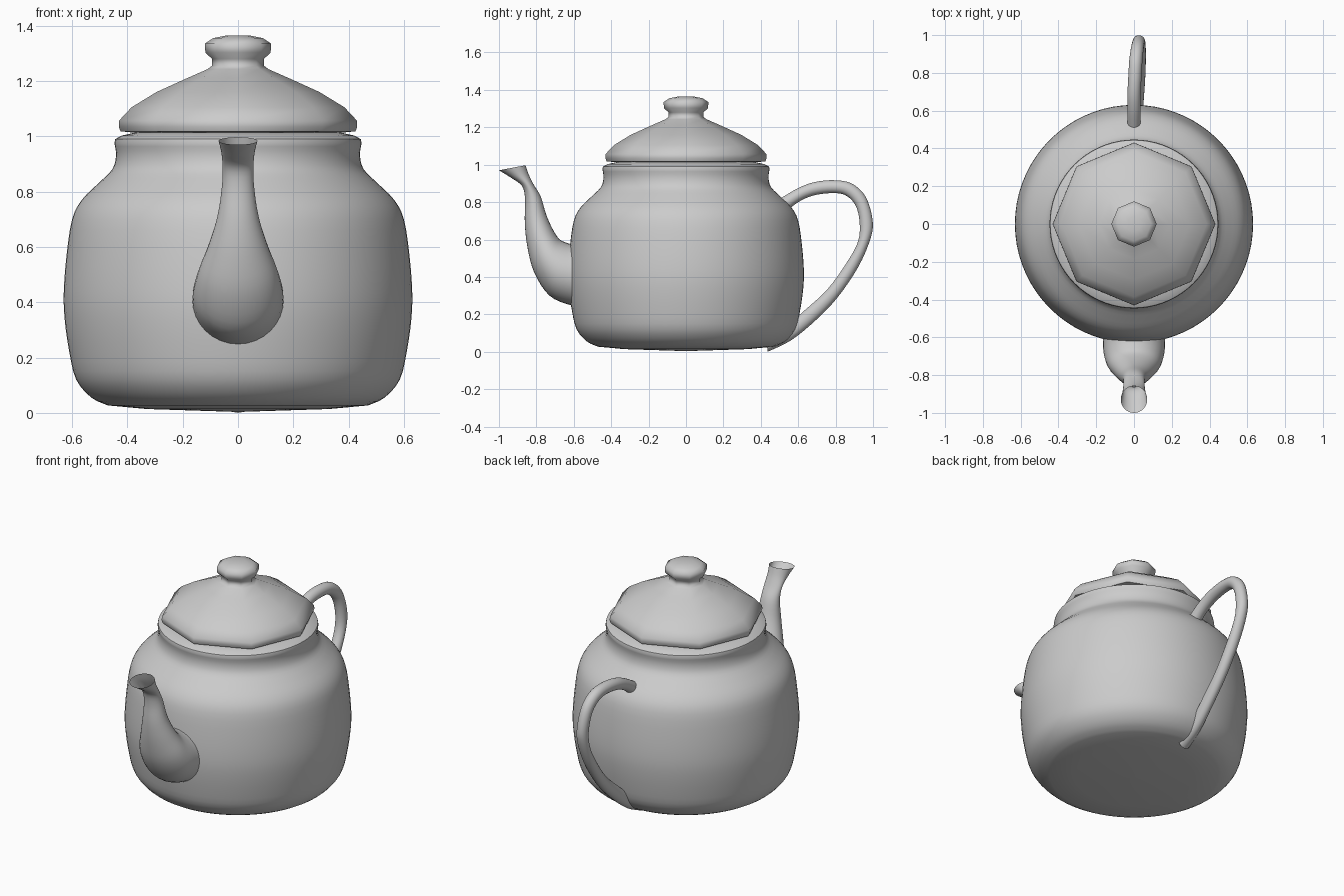
import bpy, bmesh, math
from mathutils import Vector

if "Cube" in bpy.data.objects:
    bpy.data.objects.remove(bpy.data.objects["Cube"])

clay = bpy.data.materials.new("plain grey")
clay.diffuse_color = (0.6, 0.6, 0.6, 1)
clay.use_nodes = True
clay.node_tree.nodes["Principled BSDF"].inputs["Base Color"].default_value = clay.diffuse_color


def spline(pts, steps):
    """Catmull-Rom through points of any dimension."""
    out, n = [], len(pts)
    for i in range(n - 1):
        a, b, c, d = (Vector(pts[min(max(j, 0), n - 1)]) for j in (i - 1, i, i + 1, i + 2))
        for k in range(steps):
            t = k / steps
            out.append(0.5 * (2 * b + (c - a) * t + (2 * a - 5 * b + 4 * c - d) * t * t
                              + (3 * b - a - 3 * c + d) * t ** 3))
    return out + [Vector(pts[-1])]


def skin(name, rings, cap_ends, angle):
    """Join closed rings of points into a smooth shaded surface."""
    bm = bmesh.new()
    rows = [[bm.verts.new(p) for p in ring] for ring in rings]
    n = len(rows[0])
    for r, s in zip(rows, rows[1:]):
        for i in range(n):
            j = (i + 1) % n
            bm.faces.new((r[i], r[j], s[j], s[i]))
    for row, capped in zip((rows[0], rows[-1]), cap_ends):
        if capped:
            bm.faces.new(row)
    bmesh.ops.recalc_face_normals(bm, faces=bm.faces)
    me = bpy.data.meshes.new(name)
    bm.to_mesh(me)
    bm.free()
    me.materials.append(clay)
    ob = bpy.data.objects.new(name, me)
    bpy.context.collection.objects.link(ob)
    bpy.ops.object.select_all(action='DESELECT')
    ob.select_set(True)
    bpy.context.view_layer.objects.active = ob
    bpy.ops.object.shade_smooth_by_angle(angle=math.radians(angle))
    return ob


def lathe(name, profile, sides, angle):
    rings = [[(r * math.cos(2 * math.pi * i / sides), r * math.sin(2 * math.pi * i / sides), z)
              for i in range(sides)] for r, z in profile]
    return skin(name, rings, (True, True), angle)


def tube(name, sections, sides, steps, caps):
    """Sections: outer (y, z), inner (y, z), half width in x, x offset."""
    rings = []
    for yo, zo, yi, zi, w, x in spline(sections, steps):
        ring = []
        for i in range(sides):
            a = 2 * math.pi * i / sides
            u = (1 + math.cos(a)) / 2
            ring.append((x + w * math.sin(a), yi + (yo - yi) * u, zi + (zo - zi) * u))
        rings.append(ring)
    return skin(name, rings, caps, 50)


# round pot with neck and rim
wall = [(.47, .027), (.53, .055), (.585, .12), (.61, .22), (.627, .34), (.63, .44), (.62, .57),
        (.60, .70), (.565, .77), (.505, .83), (.455, .88), (.441, .93), (.447, .975)]
lathe("pot_body", [(.02, .004), (.33, .014)] + [tuple(p) for p in spline(wall, 3)]
      + [(.444, .99), (.42, 1.003), (.37, 1.014)], 72, 40)

# eight-sided lid with knob
lathe("lid", [(.36, 1.012), (.425, 1.018), (.431, 1.035), (.43, 1.057), (.385, 1.105), (.295, 1.16),
              (.185, 1.21), (.11, 1.243), (.094, 1.255), (.094, 1.28), (.118, 1.303),
              (.12, 1.335), (.09, 1.355), (.04, 1.365)], 8, 60)

# spout, open at the tip
tube("spout", [(-1.0, .97, -.858, .997, .07, 0), (-.935, .93, -.842, .95, .06, 0),
               (-.876, .885, -.815, .895, .056, 0), (-.86, .81, -.777, .83, .058, 0),
               (-.862, .69, -.748, .735, .074, 0), (-.847, .555, -.715, .66, .105, 0),
               (-.81, .42, -.68, .605, .14, 0), (-.73, .30, -.645, .585, .16, 0),
               (-.62, .25, -.61, .575, .165, 0), (-.55, .245, -.55, .57, .165, 0)],
     32, 4, (False, False))

# looped handle
tube("handle", [(.505, .82, .53, .745, .035, 0), (.60, .875, .60, .80, .035, 0),
                (.687, .907, .68, .835, .035, 0), (.79, .917, .775, .848, .035, .005),
                (.885, .90, .85, .838, .035, .01), (.96, .83, .905, .785, .034, .018),
                (.997, .709, .928, .695, .033, .025), (.988, .61, .92, .59, .033, .028),
                (.922, .455, .86, .478, .033, .03), (.81, .29, .757, .335, .032, .028),
                (.69, .165, .635, .222, .032, .02), (.56, .06, .515, .12, .034, .008),
                (.436, .0, .43, .075, .04, 0)],
     20, 4, (True, True))
